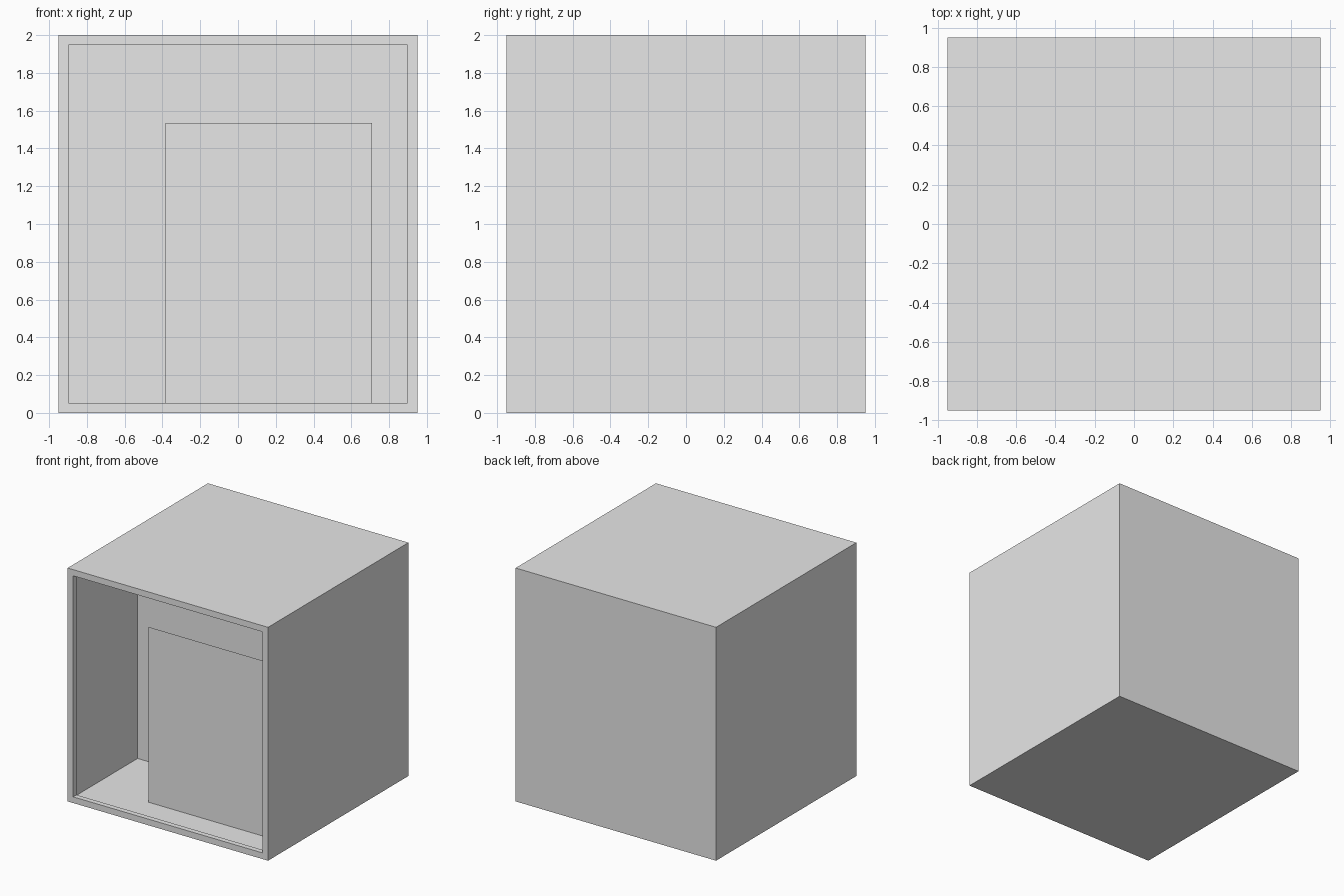
import bpy
import bmesh

cube = bpy.data.objects.get("Cube")
if cube:
    bpy.data.objects.remove(cube, do_unlink=True)

grey = bpy.data.materials.new("plain grey")
grey.use_nodes = True
colour = (0.8, 0.8, 0.8, 1)
grey.diffuse_color = colour
grey.node_tree.nodes["Principled BSDF"].inputs["Base Color"].default_value = colour


def rectangle(bm, left, right, bottom, top, y):
    """Four vertices of an upright rectangle facing the front."""
    corners = ((left, bottom), (right, bottom), (right, top), (left, top))
    return [bm.verts.new((x, y, z)) for x, z in corners]


def finish(bm, name):
    mesh = bpy.data.meshes.new(name)
    bm.to_mesh(mesh)
    bm.free()
    mesh.materials.append(grey)
    obj = bpy.data.objects.new(name, mesh)
    bpy.context.collection.objects.link(obj)
    return obj


HALF, HEIGHT = 0.95, 2.0
LIP, WALL = 0.053, 0.033
LIP_BACK, ROOM_BACK = -0.905, -0.05

# Cabinet: one skin running from the back, round the front lip, into the room
bm = bmesh.new()
sections = [(0, HALF), (0, -HALF), (LIP, -HALF),
            (LIP, LIP_BACK), (WALL, LIP_BACK), (WALL, ROOM_BACK)]
rings = [rectangle(bm, inset - HALF, HALF - inset, inset, HEIGHT - inset, y)
         for inset, y in sections]
for outer, inner in zip(rings, rings[1:]):
    for i in range(4):
        j = (i + 1) % 4
        bm.faces.new((outer[i], outer[j], inner[j], inner[i]))
bm.faces.new(rings[0])
bm.faces.new(rings[-1])
bmesh.ops.recalc_face_normals(bm, faces=bm.faces)
finish(bm, "open_cabinet")

# Flat upright panel standing on the cabinet floor
bm = bmesh.new()
bm.faces.new(rectangle(bm, -0.385, 0.71, WALL, 1.535, -0.66))
finish(bm, "inner_panel")
